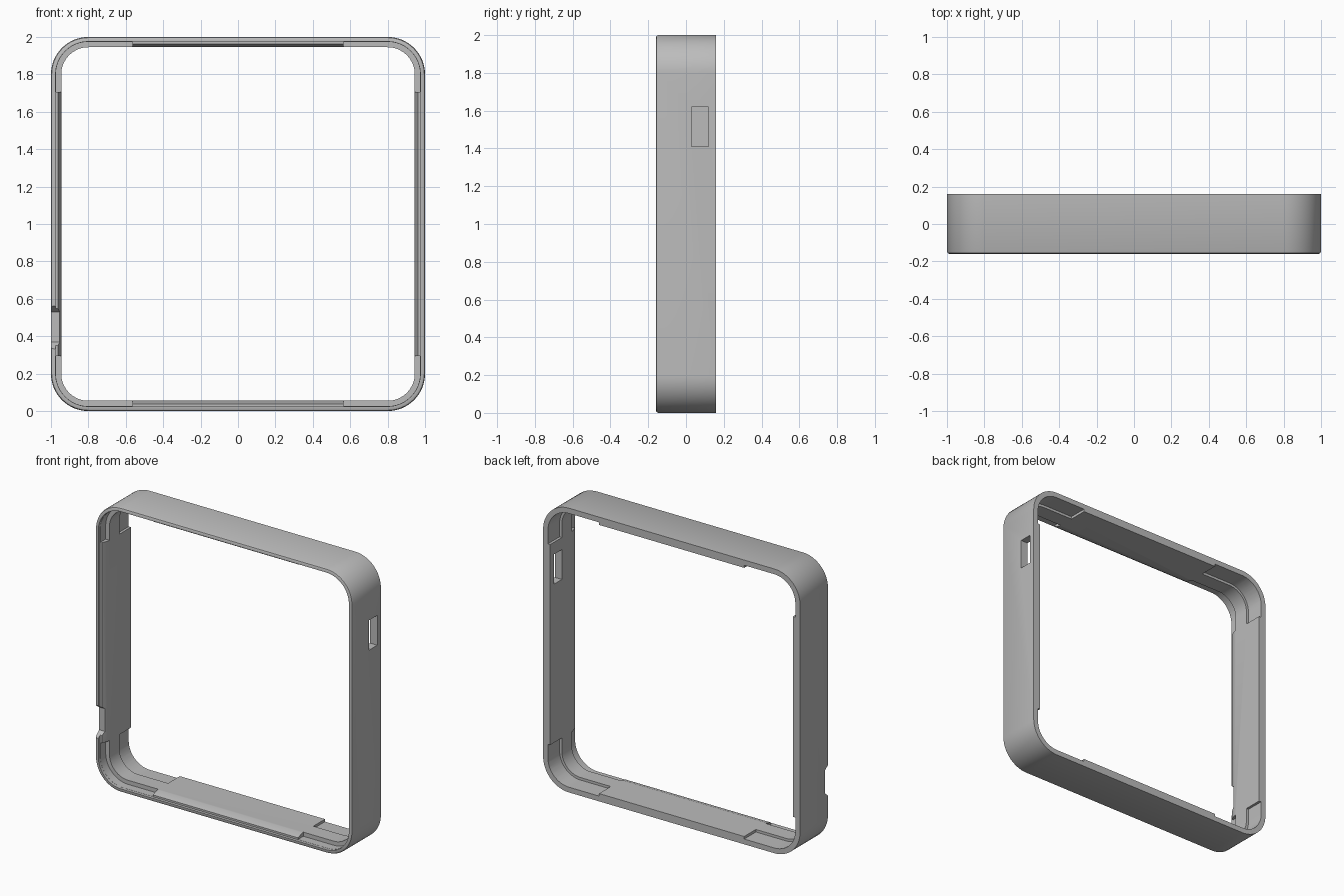
import bpy
import bmesh
import math
from mathutils import Vector

if "Cube" in bpy.data.objects:
    bpy.data.objects.remove(bpy.data.objects["Cube"])

RADIUS, STEPS = 0.2, 16
HALF_DEPTH = 0.16

grey = bpy.data.materials.new("plain grey")
grey.use_nodes = True
grey.diffuse_color = (0.5, 0.5, 0.5, 1)
grey.node_tree.nodes["Principled BSDF"].inputs["Base Color"].default_value = (0.5, 0.5, 0.5, 1)


def corner_arc(inset, quadrant=0):
    """Points (x, z) of one rounded corner, offset inwards; z is about the centre."""
    start = quadrant * math.pi / 2
    cx = math.copysign(1 - RADIUS, math.cos(start + math.pi / 4))
    cz = math.copysign(1 - RADIUS, math.sin(start + math.pi / 4))
    r = RADIUS - inset
    angles = [start + i / STEPS * math.pi / 2 for i in range(STEPS + 1)]
    return [(cx + r * math.cos(a), cz + r * math.sin(a)) for a in angles]


def prism(bm, points, direction):
    """Closed prism from a planar outline pushed along a direction."""
    near = [bm.verts.new(p) for p in points]
    far = [bm.verts.new(Vector(p) + Vector(direction)) for p in points]
    bm.faces.new(near)
    bm.faces.new(far[::-1])
    for i in range(len(near)):
        j = (i + 1) % len(near)
        bm.faces.new((near[j], near[i], far[i], far[j]))


def finish(bm, name):
    bmesh.ops.recalc_face_normals(bm, faces=bm.faces)
    mesh = bpy.data.meshes.new(name)
    bm.to_mesh(mesh)
    bm.free()
    mesh.materials.append(grey)
    obj = bpy.data.objects.new(name, mesh)
    bpy.context.collection.objects.link(obj)
    return obj


# Frame: one wall section (inset, y) swept round a rounded square
section = [(0, HALF_DEPTH), (0, -0.147), (0.004, -0.156), (0.013, -HALF_DEPTH),
           (0.025, -HALF_DEPTH), (0.025, -0.14), (0.038, -0.14),
           (0.055, -0.09), (0.055, HALF_DEPTH)]
bm = bmesh.new()
rings = []
for inset, y in section:
    outline = [p for q in range(4) for p in corner_arc(inset, q)]
    rings.append([bm.verts.new((x, y, z + 1)) for x, z in outline])
for k, ring in enumerate(rings):
    other = rings[(k + 1) % len(rings)]
    for i in range(len(ring)):
        j = (i + 1) % len(ring)
        bm.faces.new((ring[i], ring[j], other[j], other[i]))
frame = finish(bm, "frame")

# Cutter: front and back pockets in all four corners
bm = bmesh.new()
for inset, y, depth in ((0.026, -0.2, 0.12), (0.037, 0.03, 0.2)):
    edge = 1 - inset
    outline = [(0.565, 0.705), (edge, 0.705), *corner_arc(inset), (0.565, edge)]
    for sx in (-1, 1):
        for sz in (-1, 1):
            prism(bm, [(sx * x, y, 1 + sz * z) for x, z in outline], (0, depth, 0))

# Cutter: slot through the left wall
slot = [(0.9, 0.03, 1.41), (0.9, 0.12, 1.41), (0.9, 0.12, 1.62), (0.9, 0.03, 1.62)]
prism(bm, slot, (0.2, 0, 0))

# Cutter: sloped notch in the front rim of the right wall
notch = [(-1.1, -0.2, 0.3), (-1.1, -0.115, 0.37), (-1.1, -0.115, 0.53), (-1.1, -0.2, 0.59)]
prism(bm, notch, (0.2, 0, 0))
cutter = finish(bm, "pocket_cutter")
cutter.hide_render = True

# Cut the frame, then drop the cutter
cut = frame.modifiers.new("pockets", "BOOLEAN")
cut.operation = "DIFFERENCE"
cut.solver = "EXACT"
cut.object = cutter
bpy.ops.object.select_all(action="DESELECT")
frame.select_set(True)
bpy.context.view_layer.objects.active = frame
bpy.ops.object.modifier_apply(modifier=cut.name)
bpy.data.objects.remove(cutter)

bpy.ops.object.shade_smooth_by_angle(angle=math.radians(30))
